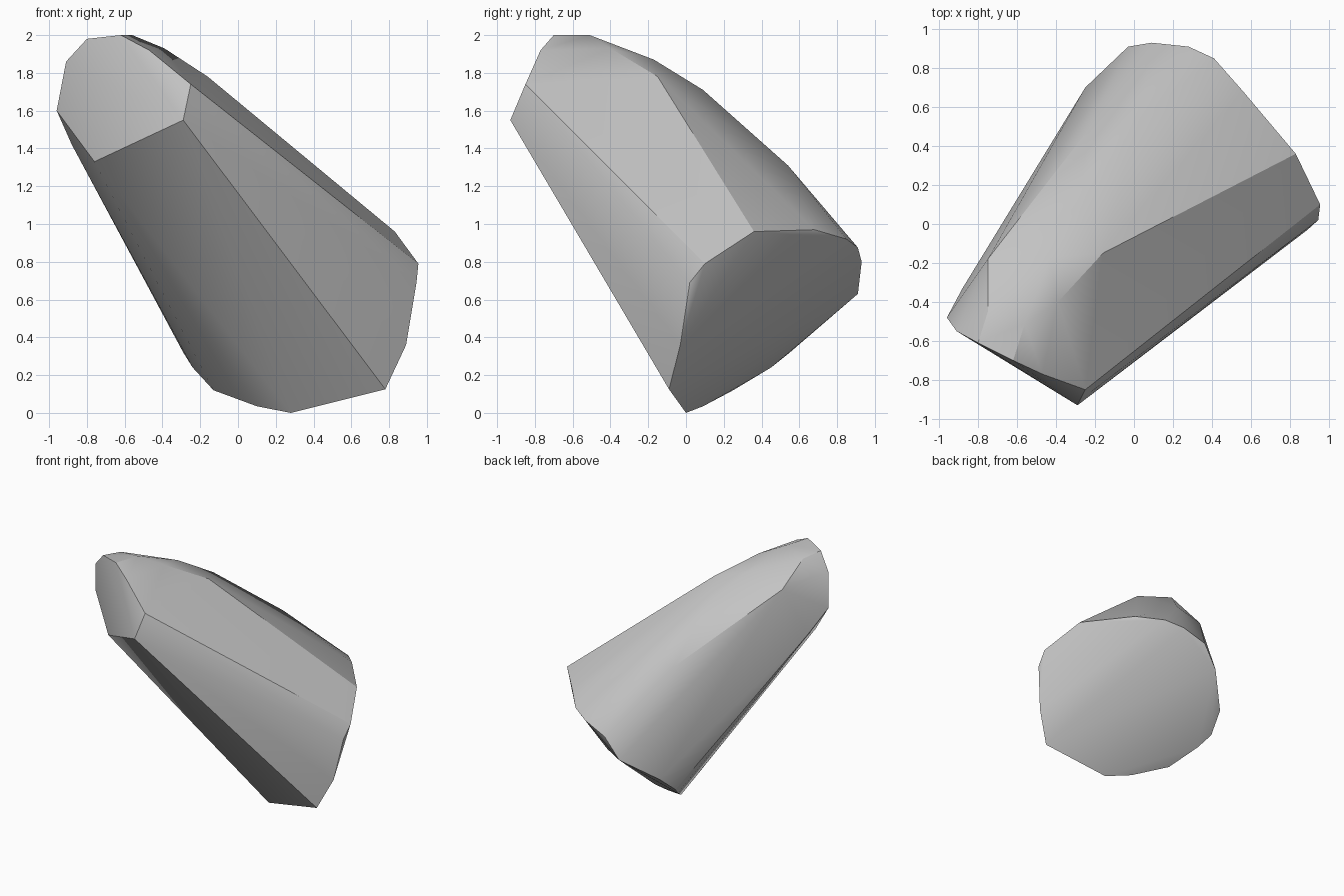
import bpy
import bmesh
import math

# Remove the default cube only
default_cube = bpy.data.objects.get("Cube")
if default_cube is not None:
    bpy.data.objects.remove(default_cube, do_unlink=True)


def make_material(name, colour):
    """One flat colour, shown in the viewport and in a render."""
    material = bpy.data.materials.new(name)
    material.use_nodes = True
    material.diffuse_color = colour
    shader = next(n for n in material.node_tree.nodes if n.type == "BSDF_PRINCIPLED")
    shader.inputs["Base Color"].default_value = colour
    return material


def make_hull(name, outlines, material, sharp_angle):
    """Wrap a tight convex skin around several outlines of points."""
    mesh = bpy.data.meshes.new(name)
    bm = bmesh.new()
    for outline in outlines:
        for point in outline:
            bm.verts.new(point)
    result = bmesh.ops.convex_hull(bm, input=list(bm.verts), use_existing_faces=False)

    # Drop any point that ended up inside the skin
    loose = [v for v in bm.verts if not v.link_faces]
    bmesh.ops.delete(bm, geom=loose, context="VERTS")
    bmesh.ops.recalc_face_normals(bm, faces=list(bm.faces))
    bm.to_mesh(mesh)
    bm.free()

    body = bpy.data.objects.new(name, mesh)
    bpy.context.collection.objects.link(body)
    mesh.materials.append(material)

    # Smooth sides, crisp rims
    bpy.ops.object.select_all(action="DESELECT")
    body.select_set(True)
    bpy.context.view_layer.objects.active = body
    bpy.ops.object.shade_smooth_by_angle(angle=math.radians(sharp_angle))
    return body


# Wide slanted foot, listed around its rim
foot_rim = [
    (.83, .36, .96), (.955, .1, .79), (.945, .02, .69), (.89, -.03, .36),
    (.78, -.09, .125), (.28, 0, 0), (.1, .09, .035), (-.13, .25, .12),
    (-.24, .45, .24), (-.29, .55, .32), (-.25, .7, .45), (-.03, .91, .63),
    (.09, .93, .8), (.28, .91, .875), (.41, .85, .92), (.56, .68, .97),
]

# Narrow leaning tip, listed around its rim
tip_rim = [
    (-.96, -.48, 1.6), (-.91, -.55, 1.86), (-.8, -.61, 1.98), (-.62, -.7, 2),
    (-.47, -.77, 1.92), (-.25, -.85, 1.74), (-.22, -.86, 1.65),
    (-.29, -.93, 1.55), (-.76, -.6, 1.33), (-.88, -.33, 1.42),
]

# Bulging back between tip and foot
back_bulge = [
    (-.56, -.51, 2), (-.75, -.45, 1.96), (-.39, -.4, 1.93), (-.16, -.15, 1.78),
    (-.43, -.17, 1.87), (-.29, .09, 1.71), (.03, .54, 1.31),
    (-.75, -.18, 1.81), (-.43, .09, 1.58), (-.23, .49, 1.29),
]

grey = make_material("plain grey", (.55, .55, .55, 1))
make_hull("tapered_body", [foot_rim, tip_rim, back_bulge], grey, sharp_angle=30)
